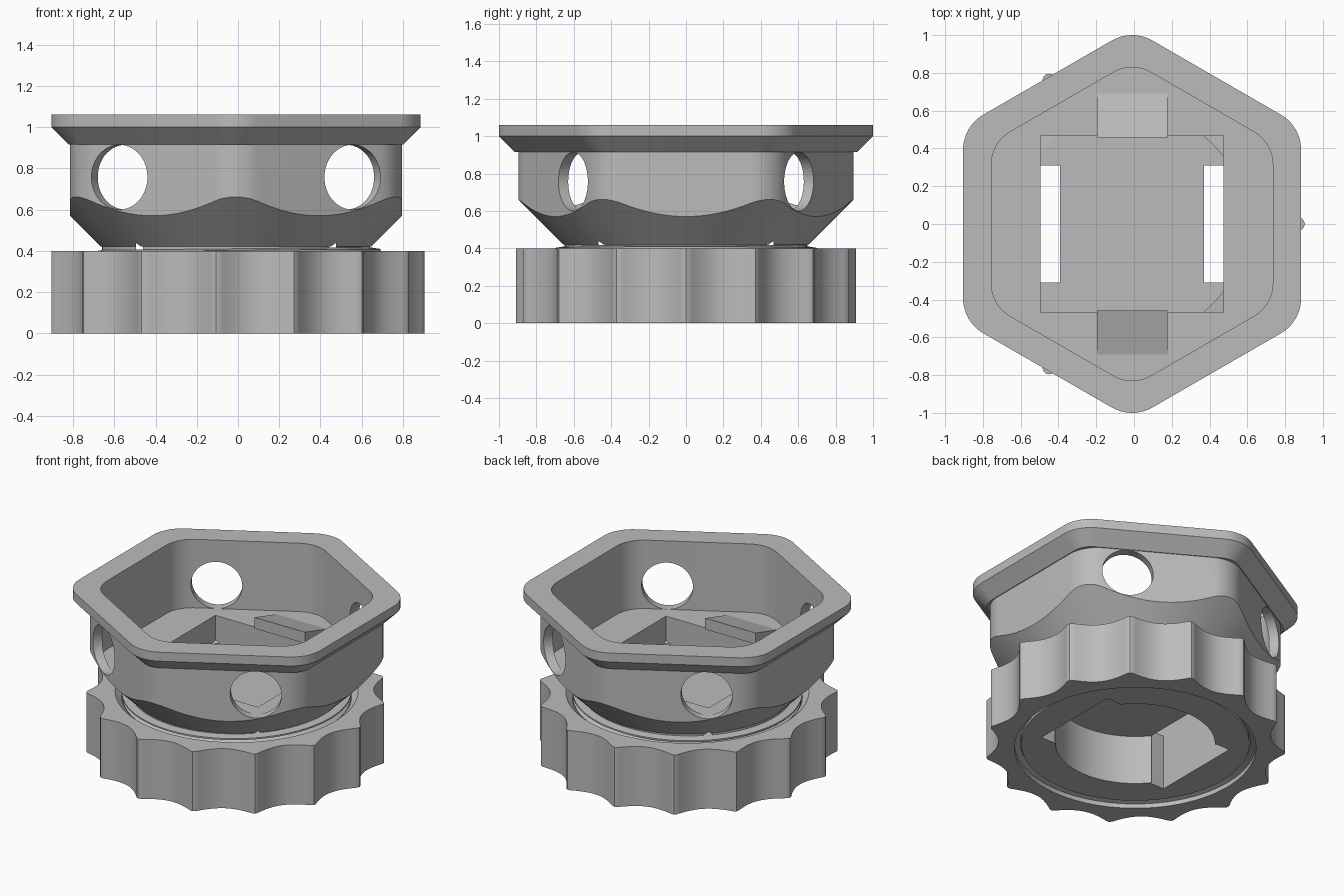
import bpy, bmesh, math
from mathutils import Vector

cube = bpy.data.objects.get("Cube")
if cube:
    bpy.data.objects.remove(cube, do_unlink=True)

CX = -0.01  # axis of the hexagon and the knob

grey = bpy.data.materials.new("mid_grey")
grey.use_nodes = True
grey.diffuse_color = (0.5, 0.5, 0.5, 1)
grey.node_tree.nodes["Principled BSDF"].inputs["Base Color"].default_value = (0.5, 0.5, 0.5, 1)


def loft(name, sections, closed=False):
    """Skin equal-length outlines given as (points, z); cap the ends unless closed."""
    bm = bmesh.new()
    rows = [[bm.verts.new((p.x + CX, p.y, z)) for p in pts] for pts, z in sections]
    pairs = list(zip(rows, rows[1:])) + ([(rows[-1], rows[0])] if closed else [])
    for low, high in pairs:
        n = len(low)
        for i in range(n):
            j = (i + 1) % n
            bm.faces.new((low[i], low[j], high[j], high[i]))
    if not closed:
        bm.faces.new(rows[0][::-1])
        bm.faces.new(rows[-1])
    bmesh.ops.recalc_face_normals(bm, faces=bm.faces)
    mesh = bpy.data.meshes.new(name)
    bm.to_mesh(mesh)
    bm.free()
    mesh.materials.append(grey)
    obj = bpy.data.objects.new(name, mesh)
    bpy.context.collection.objects.link(obj)
    return obj


def polar(r, deg):
    a = math.radians(deg)
    return Vector((r * math.cos(a), r * math.sin(a)))


def hexagon(apothem, r, steps=10):
    """Rounded hexagon with flats on +x and -x."""
    d = (apothem - r) / math.cos(math.pi / 6)
    return [polar(d, c) + polar(r, c - 30 + 60 * s / steps)
            for c in range(30, 390, 60) for s in range(steps + 1)]


def circle(r, n=120):
    return [polar(r, 360 * i / n) for i in range(n)]


def rect(hx, hy, cy=0):
    return [Vector((x, y + cy)) for x, y in ((-hx, -hy), (hx, -hy), (hx, hy), (-hx, hy))]


def combine(target, tool, operation):
    mod = target.modifiers.new(operation, "BOOLEAN")
    mod.operation, mod.solver, mod.object = operation, "EXACT", tool
    bpy.context.view_layer.objects.active = target
    bpy.ops.object.modifier_apply(modifier=mod.name)
    bpy.data.objects.remove(tool, do_unlink=True)


def smooth(obj):
    bpy.ops.object.select_all(action="DESELECT")
    obj.select_set(True)
    bpy.context.view_layer.objects.active = obj
    bpy.ops.object.shade_smooth_by_angle(angle=math.radians(30))


# Hexagonal housing tapered to a round base by a 45 degree cone
wall = hexagon(0.805, 0.215)
housing = loft("hex_housing", [(wall, 0.42), (wall, 0.95)])
combine(housing, loft("cone_cutter", [(circle(0.645), 0.41), (circle(1.235), 1.0)]), "INTERSECT")

# Overhanging rim with a sloping underside
rim = hexagon(0.895, 0.215)
combine(housing, loft("rim", [(hexagon(0.81, 0.13), 0.915), (rim, 1.0), (rim, 1.06)]), "UNION")

# Round core that sits inside the knob
combine(housing, loft("core", [(circle(0.695), 0.03), (circle(0.695), 0.36),
                               (circle(0.65), 0.39), (circle(0.65), 0.45)]), "UNION")

# Hollow interior, square pocket, round recess below and the slot through both
bore = hexagon(0.745, 0.2)
for name, outline, low, high in (
        ("bore", bore, 0.6, 1.2),
        ("pocket", rect(0.485, 0.467), 0.4, 0.7),
        ("recess", circle(0.485), -0.1, 0.36)):
    combine(housing, loft(name, [(outline, low), (outline, high)]), "DIFFERENCE")
for side in (-1, 1):
    outline = [p + Vector((side * 0.433, 0)) for p in rect(0.052, 0.31)]
    combine(housing, loft("slot", [(outline, -0.1), (outline, 0.5)]), "DIFFERENCE")

# Round windows in the four slanted walls, set towards the side corners
for sx in (-1, 1):
    for sy in (-1, 1):
        normal = Vector((sx * 0.5, sy * math.sqrt(0.75), 0))
        window = loft("window", [(circle(0.157, 64), -0.2), (circle(0.157, 64), 0.2)])
        window.data.transform(normal.to_track_quat("Z", "Y").to_matrix().to_4x4())
        # Shift back the axis offset that was rotated with the mesh
        middle = sum((v.co for v in window.data.vertices), Vector()) / len(window.data.vertices)
        for v in window.data.vertices:
            v.co += Vector((CX + sx * 0.565, sy * 0.603, 0.757)) - middle
        combine(housing, window, "DIFFERENCE")
smooth(housing)

# Two sloping catches at the pocket edge
for side, label in ((-1, "front"), (1, "back")):
    inner, outer = 0.457, 0.69
    base = rect(0.187, (outer - inner) / 2, side * (inner + outer) / 2)
    catch = loft(label + "_catch", [(base, 0.595), (base, 0.67)])
    for v in catch.data.vertices:
        if v.co.z > 0.65 and abs(v.co.y) > 0.6:
            v.co.z = 0.602

# Thread turn showing just above the knob
thread = loft("thread_turn", [(circle(0.64), -0.03), (circle(0.7), -0.01),
                              (circle(0.7), 0.0), (circle(0.64), 0.01)])
thread.location.z = 0.402
thread.rotation_euler.y = math.radians(-0.6)
combine(thread, loft("thread_cutter", [(circle(0.6), -0.5), (circle(0.6), 0.9)]), "DIFFERENCE")
smooth(thread)


# Knob ring with fifteen concave scallops between narrow ridges
def scalloped():
    pts = []
    for deg in range(360):
        off = abs((deg + 12) % 24 - 12)
        r = 0.915 if off == 0 else 0.835 + 0.075 * ((12 - off) / 11) ** 2
        pts.append(polar(r, deg))
    return pts


grip = scalloped()
knob = loft("scalloped_knob", [
    (grip, 0), (grip, 0.4), (circle(0.74, 360), 0.4), (circle(0.7, 360), 0.365),
    (circle(0.7, 360), 0.04), (circle(0.735, 360), 0.03), (circle(0.735, 360), 0)], closed=True)
smooth(knob)
